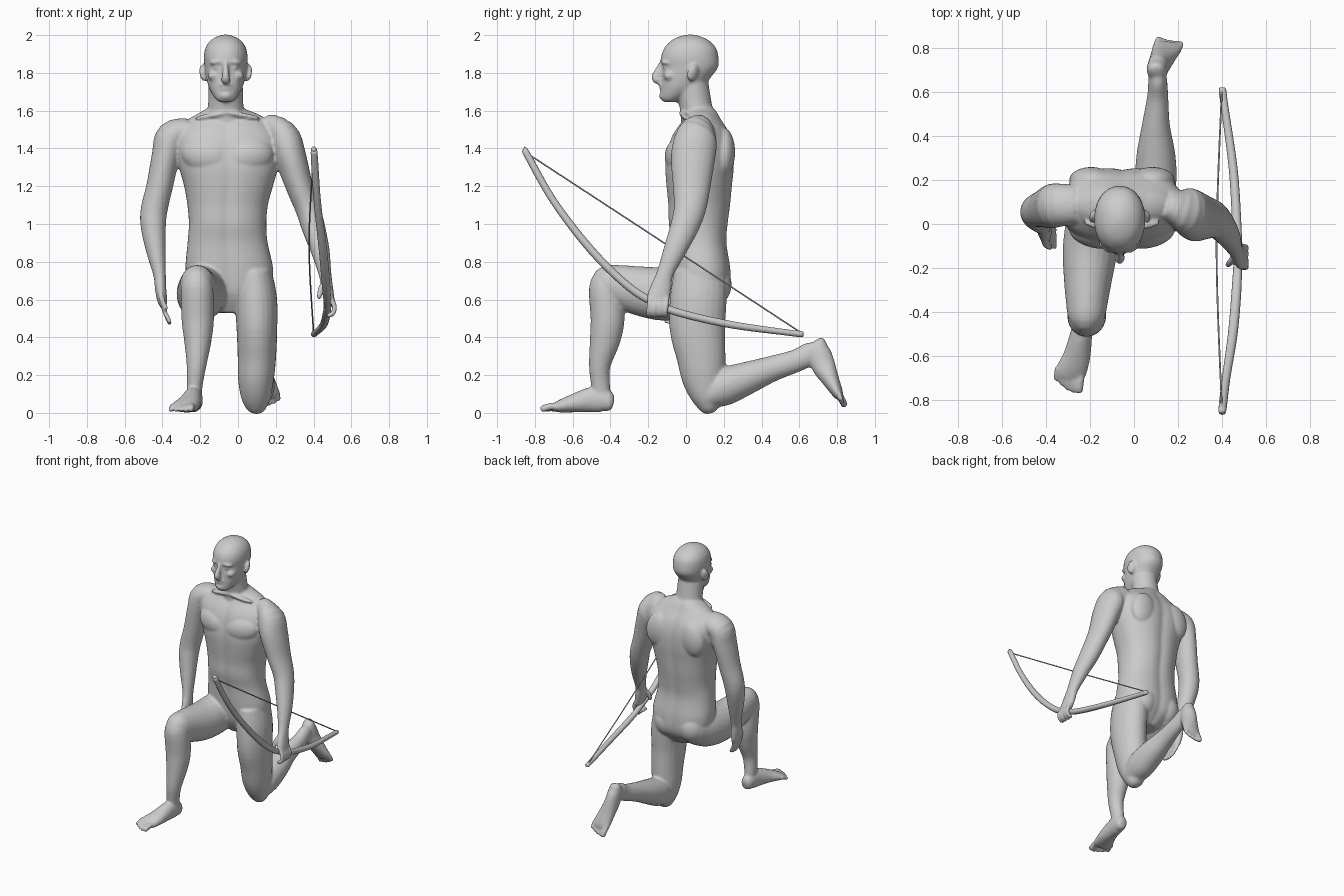
import bpy, bmesh, math
from mathutils import Vector, Matrix, Euler


def spline(pts, n):
    """Catmull-Rom resampling of a list of equal-length tuples."""
    out = []
    for i in range(len(pts) - 1):
        q = [pts[max(i - 1, 0)], pts[i], pts[i + 1], pts[min(i + 2, len(pts) - 1)]]
        for k in range(n):
            t = k / n
            out.append([0.5 * (2 * b + (c - a) * t + (2 * a - 5 * b + 4 * c - d) * t * t
                               + (3 * b - a - 3 * c + d) * t ** 3) for a, b, c, d in zip(*q)])
    return out + [list(pts[-1])]


def loft(bm, stations, n=4, seg=24, flat=False, power=2.0, groove=0.0):
    """Skin through stations (x, y, z, half width, half depth)."""
    st = spline(stations, n)
    rings = []
    for i, (x, y, z, a, b) in enumerate(st):
        t = Vector(st[min(i + 1, len(st) - 1)][:3]) - Vector(st[max(i - 1, 0)][:3])
        t = Vector((0, 0, 1)) if flat else t.normalized()
        side = (Vector((1, 0, 0)) - t * t.x).normalized()
        up = t.cross(side)
        ring = []
        for k in range(seg):
            w = 2 * math.pi * k / seg
            c, s = math.cos(w), math.sin(w)
            u = math.copysign(abs(c) ** (2 / power), c)
            v = math.copysign(abs(s) ** (2 / power), s)
            v *= 1 - groove * math.exp(-(u / 0.16) ** 2)
            ring.append(bm.verts.new(Vector((x, y, z)) + side * u * max(a, .002) + up * v * max(b, .002)))
        rings.append(ring)
    for r, q in zip(rings, rings[1:]):
        for k in range(seg):
            j = (k + 1) % seg
            bm.faces.new((r[k], r[j], q[j], q[k]))
    bm.faces.new(rings[0][::-1])
    bm.faces.new(rings[-1])


def blob(bm, c, r, rot=(0, 0, 0)):
    m = Matrix.Translation(c) @ Euler([math.radians(a) for a in rot]).to_matrix().to_4x4()
    bmesh.ops.create_uvsphere(bm, u_segments=24, v_segments=14, radius=1,
                              matrix=m @ Matrix.Diagonal((*r, 1)))


def digit(bm, pts, r):
    """Finger or toe with a rounded tip."""
    p = [(*q, r, r) for q in pts]
    e = Vector(pts[-1])
    d = (e - Vector(pts[-2])).normalized()
    p += [(*(e + d * r * .6), r * .8, r * .8), (*(e + d * r), r * .25, r * .25)]
    loft(bm, p, n=3, seg=12)


def finish(bm, name):
    bmesh.ops.recalc_face_normals(bm, faces=bm.faces[:])
    me = bpy.data.meshes.new(name)
    bm.to_mesh(me)
    bm.free()
    ob = bpy.data.objects.new(name, me)
    bpy.context.collection.objects.link(ob)
    for p in me.polygons:
        p.use_smooth = True
    return ob


body = bmesh.new()
HX = -.065

# torso and neck
loft(body, [(-.03, .08, .53, .08, .07), (-.04, .09, .63, .2, .14), (-.045, .085, .75, .232, .155),
            (-.055, .07, .9, .212, .148), (-.055, .065, 1.0, .205, .16), (-.055, .07, 1.1, .213, .168),
            (-.05, .07, 1.2, .235, .178), (-.05, .072, 1.3, .262, .186), (-.055, .078, 1.4, .28, .178),
            (-.06, .082, 1.48, .27, .152), (-.06, .085, 1.55, .2, .105), (HX, .08, 1.6, .12, .08),
            (HX, .08, 1.63, .06, .05)], flat=True, seg=48, power=2.3, groove=.07)
loft(body, [(HX, .075, 1.48, .12, .1), (HX, .06, 1.58, .1, .088), (HX, .045, 1.66, .092, .088),
            (HX, .03, 1.74, .09, .09), (HX, .03, 1.8, .08, .08)], flat=True)

# muscle masses, mirrored about the torso centre
for s in (-1, 1):
    cx = -.055
    blob(body, (cx + s * .12, -.045, 1.36), (.125, .065, .09), (0, s * -12, s * 12))
    blob(body, (cx + s * .12, .085, 1.545), (.14, .075, .05), (0, s * 22, 0))
    blob(body, (cx + s * .14, .2, 1.38), (.1, .06, .13), (0, s * -10, 0))
    blob(body, (cx + s * .1, .13, .68), (.105, .112, .12))
    blob(body, (cx + s * .08, -.01, 1.575), (.1, .02, .014), (0, s * 10, s * 10))

# head
loft(body, [(HX, -.085, 1.645, .03, .03), (HX, -.075, 1.665, .055, .058), (HX, -.025, 1.72, .088, .108),
            (HX, .002, 1.78, .104, .132), (HX, .022, 1.83, .112, .148), (HX, .02, 1.88, .116, .152),
            (HX, .022, 1.93, .108, .138), (HX, .022, 1.97, .082, .102), (HX, .022, 1.993, .045, .055),
            (HX, .022, 2.003, .01, .01)], flat=True, seg=36, power=2.15)
loft(body, [(HX, -.118, 1.86, .014, .02), (HX, -.138, 1.82, .015, .022), (HX, -.157, 1.78, .021, .026),
            (HX, -.15, 1.758, .024, .02), (HX, -.135, 1.752, .01, .01)], seg=16)
blob(body, (HX, -.125, 1.735), (.036, .02, .008))
blob(body, (HX, -.123, 1.717), (.032, .02, .009))
blob(body, (HX, -.112, 1.68), (.035, .032, .024))
for s in (-1, 1):
    blob(body, (HX + s * .045, -.105, 1.857), (.042, .028, .013), (0, s * 6, s * 18))
    blob(body, (HX + s * .062, -.085, 1.785), (.034, .035, .028))
    blob(body, (HX + s * .044, -.103, 1.828), (.022, .02, .014))
    blob(body, (HX + s * .12, .035, 1.8), (.016, .03, .047), (-12, s * 12, s * 25))

# right arm and hand, hanging free
loft(body, [(-.26, .09, 1.49, .07, .09), (-.35, .085, 1.46, .085, .1), (-.382, .08, 1.36, .075, .1),
            (-.415, .07, 1.2, .07, .086), (-.445, .06, 1.07, .071, .075), (-.448, .045, .98, .066, .07),
            (-.435, .02, .86, .052, .058), (-.415, -.01, .73, .033, .044), (-.41, -.025, .66, .03, .052),
            (-.402, -.035, .6, .027, .054), (-.395, -.04, .565, .018, .045)])
for i in range(4):
    y = -.04 + (i - 1.5) * .026
    digit(body, [(-.403, y, .6), (-.39, y - .012, .54), (-.362, y - .025, .485 - .008 * (i in (1, 2)))], .0125)
digit(body, [(-.415, -.055, .67), (-.405, -.092, .61), (-.385, -.105, .555)], .014)

# left arm and hand, gripping the bow
loft(body, [(.15, .09, 1.48, .07, .1), (.235, .06, 1.46, .088, .112), (.275, .038, 1.36, .085, .118),
            (.325, .03, 1.2, .072, .1), (.37, .02, 1.08, .066, .085), (.4, -.01, .98, .062, .075),
            (.435, -.06, .86, .05, .06), (.46, -.11, .74, .034, .045), (.472, -.13, .67, .03, .055),
            (.485, -.15, .6, .026, .06), (.49, -.155, .575, .018, .045)])
for i in range(4):
    y = -.15 + (i - 1.5) * .03
    digit(body, [(.488, y + .005, .615), (.51, y, .57), (.505, y - .004, .53), (.48, y - .004, .515)], .0135)
digit(body, [(.46, -.145, .7), (.436, -.175, .655), (.43, -.185, .615)], .014)

# right leg, knee raised
loft(body, [(-.15, .14, .68, .11, .12), (-.18, .02, .645, .125, .145), (-.2, -.12, .63, .125, .142),
            (-.21, -.25, .647, .11, .13), (-.215, -.36, .673, .095, .112), (-.217, -.43, .69, .082, .092),
            (-.217, -.48, .69, .05, .055)])
loft(body, [(-.217, -.42, .75, .05, .05), (-.217, -.425, .67, .084, .088), (-.213, -.415, .5, .086, .09),
            (-.213, -.43, .38, .072, .08), (-.22, -.457, .25, .052, .057), (-.23, -.452, .14, .042, .05),
            (-.23, -.445, .05, .038, .05)])
loft(body, [(-.225, -.385, .045, .02, .025), (-.226, -.4, .05, .038, .045), (-.232, -.44, .068, .046, .066),
            (-.24, -.5, .07, .05, .067), (-.26, -.6, .05, .062, .048), (-.285, -.67, .034, .07, .032),
            (-.29, -.7, .028, .06, .022)])
for i, y in enumerate((-.755, -.758, -.745, -.727, -.703)):
    x = -.24 - .026 * i
    r = .019 if i == 0 else .0135
    digit(body, [(x, -.655, .035), (x - .006, y + .04, .034), (x - .01, y, r + .004)], r)

# left leg, kneeling
loft(body, [(.08, .075, .74, .1, .14), (.095, .065, .6, .112, .15), (.1, .06, .45, .108, .147),
            (.1, .08, .3, .102, .13), (.095, .095, .18, .095, .115), (.095, .115, .08, .078, .085),
            (.097, .125, .02, .05, .05), (.097, .13, -.002, .02, .02)])
loft(body, [(.1, .1, .09, .075, .075), (.1, .2, .138, .094, .1), (.1, .32, .183, .088, .087),
            (.1, .45, .232, .064, .069), (.108, .58, .275, .048, .06), (.108, .66, .315, .042, .06),
            (.108, .71, .35, .03, .035)])
loft(body, [(.1, .7, .392, .02, .02), (.1, .705, .375, .038, .036), (.105, .705, .325, .047, .06),
            (.115, .728, .25, .05, .063), (.135, .768, .17, .06, .045), (.152, .802, .105, .068, .03),
            (.156, .812, .08, .06, .02)])
for i, z in enumerate((.047, .043, .05, .06, .075)):
    x = .108 + .025 * i
    r = .019 if i == 0 else .0135
    digit(body, [(x - .006, .797, .12), (x, .82 - .004 * i, z + .035), (x + .006, .836 - .004 * i, z)], r)

# fuse all body masses into one smooth skin
figure = finish(body, "kneeling_figure")
rm = figure.modifiers.new("fuse", 'REMESH')
rm.mode = 'VOXEL'
rm.voxel_size = .0085
rm.use_smooth_shade = True
sm = figure.modifiers.new("soften", 'SMOOTH')
sm.factor = .5
sm.iterations = 4

# bow limb
bow = bmesh.new()
loft(bow, [(.403, -.853, 1.385, .008, .008), (.403, -.845, 1.375, .018, .018), (.42, -.7, 1.12, .019, .019),
           (.45, -.5, .86, .022, .021), (.467, -.3, .665, .022, .021), (.473, -.14, .57, .019, .02),
           (.468, .0, .52, .021, .02), (.452, .25, .465, .02, .019), (.412, .54, .425, .017, .016),
           (.403, .61, .417, .017, .016), (.402, .622, .416, .008, .008)], n=5, seg=16)
finish(bow, "bow")

# bowstring
string = bmesh.new()
loft(string, [(.4, -.835, 1.37, .004, .004), (.376, -.11, .896, .004, .004), (.4, .61, .424, .004, .004)],
     n=8, seg=8)
finish(string, "bowstring")
